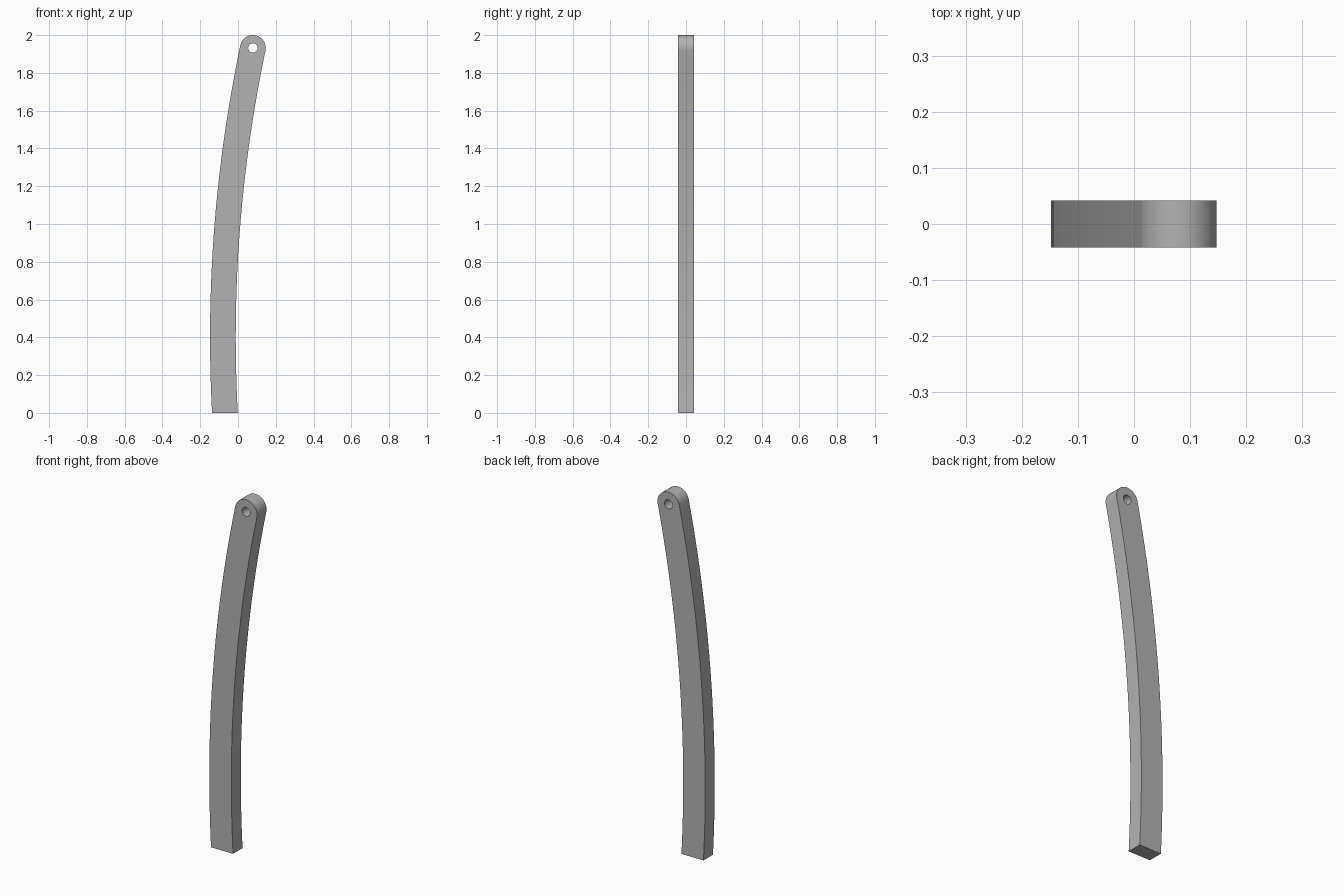
import bpy, bmesh
from math import sin, cos, asin, pi
from mathutils import Matrix

cube = bpy.data.objects.get("Cube")
if cube:
    bpy.data.objects.remove(cube, do_unlink=True)

HALF_W, HALF_T, HOLE_R = 0.068, 0.042, 0.025
R, ARC_Z, TOP_Z = 7.46, 0.40, 1.932
ARC_X = R - 0.08
END = asin((TOP_Z - ARC_Z) / R)


def sweep(cx, cz, r, a, b, n):
    """Points on an arc from angle a to angle b."""
    return [(cx + r * cos(a + (b - a) * i / n), cz + r * sin(a + (b - a) * i / n))
            for i in range(n + 1)]


def long_edge(r):
    """One curved side, from the flat foot up to the rounded end."""
    return sweep(ARC_X, ARC_Z, r, pi + asin(ARC_Z / r), pi - END, 32)


# Outline: outer side, rounded end, inner side
pin = (ARC_X - R * cos(END), TOP_Z)
cap = sweep(*pin, HALF_W, pi - END, -END, 32)
outline = long_edge(R + HALF_W) + cap[1:-1] + long_edge(R - HALF_W)[::-1]
hole = sweep(*pin, HOLE_R, 0, 2 * pi, 32)[:-1]

# Filled profile with the pin hole, extruded to thickness
curve = bpy.data.curves.new("arm_profile", "CURVE")
curve.dimensions = "2D"
curve.fill_mode = "BOTH"
curve.extrude = HALF_T
for pts in (outline, hole):
    spline = curve.splines.new("POLY")
    spline.points.add(len(pts) - 1)
    for p, (x, z) in zip(spline.points, pts):
        p.co = (x, z, 0, 1)
    spline.use_cyclic_u = True
profile = bpy.data.objects.new("arm_profile", curve)
bpy.context.collection.objects.link(profile)
bpy.context.view_layer.update()
mesh = bpy.data.meshes.new_from_object(
    profile.evaluated_get(bpy.context.evaluated_depsgraph_get()))
bpy.data.objects.remove(profile, do_unlink=True)

# Stand the arm upright and weld the walls to the faces
mesh.transform(Matrix.Rotation(pi / 2, 4, "X"))
bm = bmesh.new()
bm.from_mesh(mesh)
bmesh.ops.remove_doubles(bm, verts=bm.verts, dist=0.0001)
bmesh.ops.recalc_face_normals(bm, faces=bm.faces)
bm.to_mesh(mesh)
bm.free()

# Plain grey material
grey = bpy.data.materials.new("plain_grey")
grey.use_nodes = True
colour = (0.45, 0.45, 0.45, 1)
grey.diffuse_color = colour
grey.node_tree.nodes["Principled BSDF"].inputs["Base Color"].default_value = colour
mesh.materials.clear()
mesh.materials.append(grey)

arm = bpy.data.objects.new("curved_arm", mesh)
bpy.context.collection.objects.link(arm)
bpy.ops.object.select_all(action="DESELECT")
arm.select_set(True)
bpy.context.view_layer.objects.active = arm
bpy.ops.object.shade_smooth_by_angle(angle=pi / 6)
